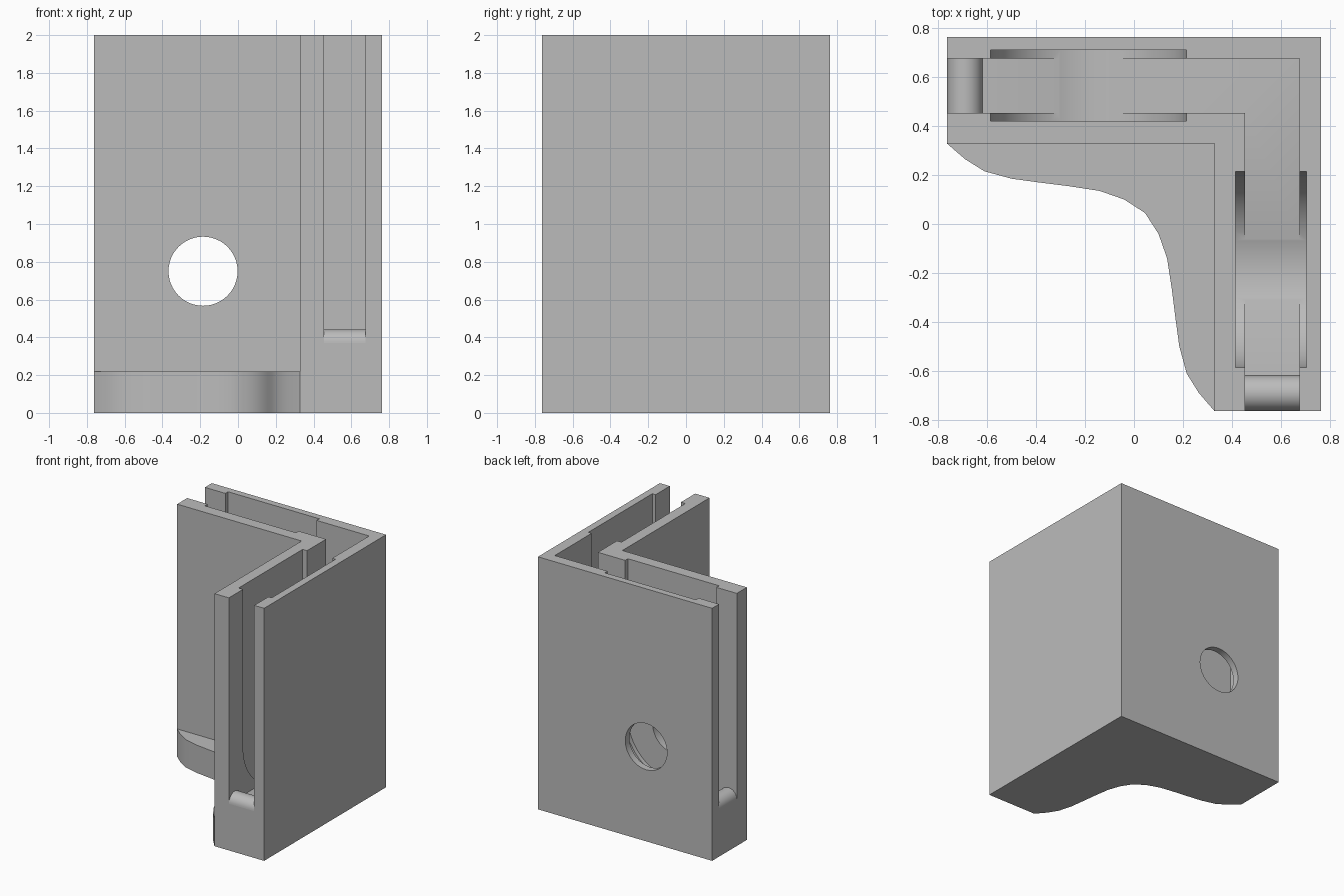
import bpy, bmesh, math
from mathutils import Matrix, Vector

if "Cube" in bpy.data.objects:
    bpy.data.objects.remove(bpy.data.objects["Cube"])

OUT, INN = 0.763, 0.328          # outer and inner faces of the corner walls
S0, S1 = 0.454, 0.676            # panel slot between the walls
FLOOR, TOP = 0.37, 2.0
MID, BOLT_Z = -0.185, 0.75       # bolt centre along each arm and its height

grey = bpy.data.materials.new("plain_grey")
grey.use_nodes = True
grey.diffuse_color = (0.5, 0.5, 0.5, 1)
grey.node_tree.nodes["Principled BSDF"].inputs["Base Color"].default_value = (0.5, 0.5, 0.5, 1)

# maps (along arm, height, depth) to world for the arm on the back / on the +x side
BACK = Matrix(((1, 0, 0), (0, 0, 1), (0, 1, 0))).to_4x4()
SIDE = Matrix(((0, 0, 1), (1, 0, 0), (0, 1, 0))).to_4x4()
UP = Matrix.Identity(4)


def prism(name, outline, low, high, frame=UP):
    """Extrude a flat outline from low to high along the frame's third axis."""
    bm = bmesh.new()
    face = bm.faces.new([bm.verts.new((a, b, low)) for a, b in outline])
    new = bmesh.ops.extrude_face_region(bm, geom=[face])["geom"]
    verts = [v for v in new if isinstance(v, bmesh.types.BMVert)]
    bmesh.ops.translate(bm, verts=verts, vec=Vector((0, 0, high - low)))
    bm.transform(frame)
    bmesh.ops.recalc_face_normals(bm, faces=bm.faces)
    mesh = bpy.data.meshes.new(name)
    bm.to_mesh(mesh)
    bm.free()
    mesh.materials.append(grey)
    obj = bpy.data.objects.new(name, mesh)
    bpy.context.collection.objects.link(obj)
    return obj


def arc(cx, cy, r, start, end, steps):
    angles = [math.radians(start + (end - start) * i / steps) for i in range(steps + 1)]
    return [(cx + r * math.cos(t), cy + r * math.sin(t)) for t in angles]


def ell(end, inner, outer):
    return [(end, inner), (inner, inner), (inner, end), (outer, end), (outer, outer), (end, outer)]


def smooth(obj):
    bpy.ops.object.select_all(action="DESELECT")
    obj.select_set(True)
    bpy.context.view_layer.objects.active = obj
    bpy.ops.object.shade_smooth_by_angle(angle=math.radians(30))


# L-shaped body and the panel slot that is open at the top and both ends
body = prism("corner_body", ell(-OUT, INN, OUT), 0, TOP)
cutters = [prism("slot_cutter", ell(-OUT - 0.1, S0, S1), FLOOR, TOP + 0.1)]

# round-bottomed channels in the slot walls of both arms
channel = arc(MID, BOLT_Z, 0.4, 180, 360, 32) + [(MID + 0.4, TOP + 0.1), (MID - 0.4, TOP + 0.1)]
cutters.append(prism("back_channel_cutter", channel, 0.42, 0.71, BACK))
cutters.append(prism("side_channel_cutter", channel, 0.415, 0.705, SIDE))

# bolt hole through the back arm
hole = arc(MID, BOLT_Z, 0.183, 0, 360, 48)[:-1]
cutters.append(prism("bolt_hole_cutter", hole, 0.2, 1.0, BACK))

for cutter in cutters:
    cutter.hide_render = True
    mod = body.modifiers.new(cutter.name, "BOOLEAN")
    mod.operation, mod.solver, mod.object = "DIFFERENCE", "EXACT", cutter
bpy.context.view_layer.objects.active = body
for mod in list(body.modifiers):
    bpy.ops.object.modifier_apply(modifier=mod.name)
for cutter in cutters:
    bpy.data.objects.remove(cutter)
smooth(body)

# half-round retaining lips at the open ends of the slot
lip = arc(-OUT + 0.0725, FLOOR, 0.0725, 0, 180, 20)
for name, frame in (("back_lip", BACK), ("side_lip", SIDE)):
    smooth(prism(name, lip, S0, S1, frame))

# curved foot filling the inside of the corner, symmetric about the diagonal
half = [(-OUT, INN), (-0.69, 0.265), (-0.61, 0.215), (-0.5, 0.185), (-0.39, 0.17),
        (-0.27, 0.155), (-0.14, 0.135), (-0.04, 0.10)]
curve = half + [(0.045, 0.045)] + [(y, x) for x, y in reversed(half)]
smooth(prism("corner_foot", curve + [(INN, INN)], 0, 0.22))
